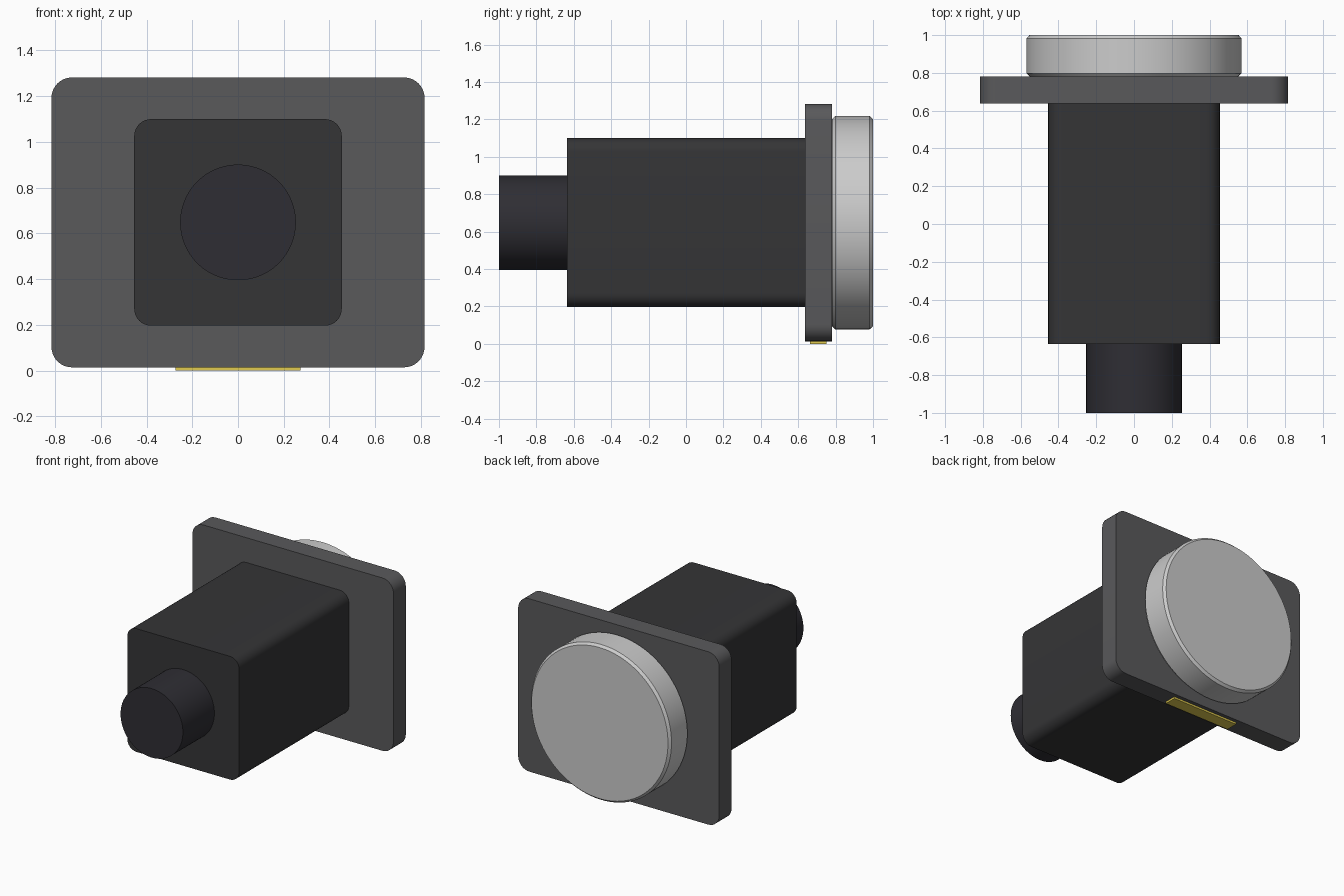
import bpy
from math import sin, cos, pi, radians

if "Cube" in bpy.data.objects:
    bpy.data.objects.remove(bpy.data.objects["Cube"])

CZ = 0.648  # height of the common axis


def material(name, rgb):
    m = bpy.data.materials.new(name)
    m.diffuse_color = (*rgb, 1)
    m.use_nodes = True
    m.node_tree.nodes["Principled BSDF"].inputs["Base Color"].default_value = m.diffuse_color
    return m


def rounded_rect(hw, z0, z1, r, n=8):
    cx, zc, hh = hw - r, (z0 + z1) / 2, (z1 - z0) / 2 - r
    corners = [(1, 1), (-1, 1), (-1, -1), (1, -1)]
    return [(sx * cx + r * cos(k * pi / 2 + i * pi / 2 / n),
             zc + sz * hh + r * sin(k * pi / 2 + i * pi / 2 / n))
            for k, (sx, sz) in enumerate(corners) for i in range(n + 1)]


def circle(r, n=96):
    return [(r * cos(2 * pi * i / n), CZ + r * sin(2 * pi * i / n)) for i in range(n)]


def loft(name, rings, mat):
    """Closed solid through (y, xz outline) rings, front to back."""
    n = len(rings[0][1])
    verts = [(x, y, z) for y, ring in rings for x, z in ring]
    faces = [tuple(range(n)), tuple(reversed(range(len(verts) - n, len(verts))))]
    for k in range(len(rings) - 1):
        a, b = k * n, (k + 1) * n
        faces += [(a + i, b + i, b + (i + 1) % n, a + (i + 1) % n) for i in range(n)]
    mesh = bpy.data.meshes.new(name)
    mesh.from_pydata(verts, [], faces)
    mesh.materials.append(mat)
    ob = bpy.data.objects.new(name, mesh)
    bpy.context.collection.objects.link(ob)
    bpy.ops.object.select_all(action='DESELECT')
    ob.select_set(True)
    bpy.context.view_layer.objects.active = ob
    bpy.ops.object.shade_smooth_by_angle(angle=radians(30))
    return ob


flange_mat = material("flange_grey", (0.10, 0.10, 0.105))
body_mat = material("body_black", (0.035, 0.035, 0.037))
stub_mat = material("stub_black", (0.028, 0.027, 0.034))
disc_mat = material("disc_metal", (0.58, 0.58, 0.58))
gold_mat = material("contact_gold", (0.75, 0.60, 0.08))

# Rear cable stub
stub = circle(0.253)
loft("rear_stub", [(-1.0, stub), (-0.63, stub)], stub_mat)

# Square housing
housing = rounded_rect(0.454, 0.196, 1.10, 0.075)
loft("housing", [(-0.635, housing), (0.645, housing)], body_mat)

# Mounting flange
flange = rounded_rect(0.816, 0.014, 1.282, 0.09)
loft("flange", [(0.637, flange), (0.78, flange)], flange_mat)

# Chamfered metal disc
small, big = circle(0.554), circle(0.57)
loft("face_disc", [(0.775, small), (0.782, small), (0.798, big),
                   (0.982, big), (1.0, small)], disc_mat)

# Contact strip under the flange
strip = [(0.273, 0.0), (0.273, 0.02), (-0.273, 0.02), (-0.273, 0.0)]
loft("contact_strip", [(0.662, strip), (0.752, strip)], gold_mat)
